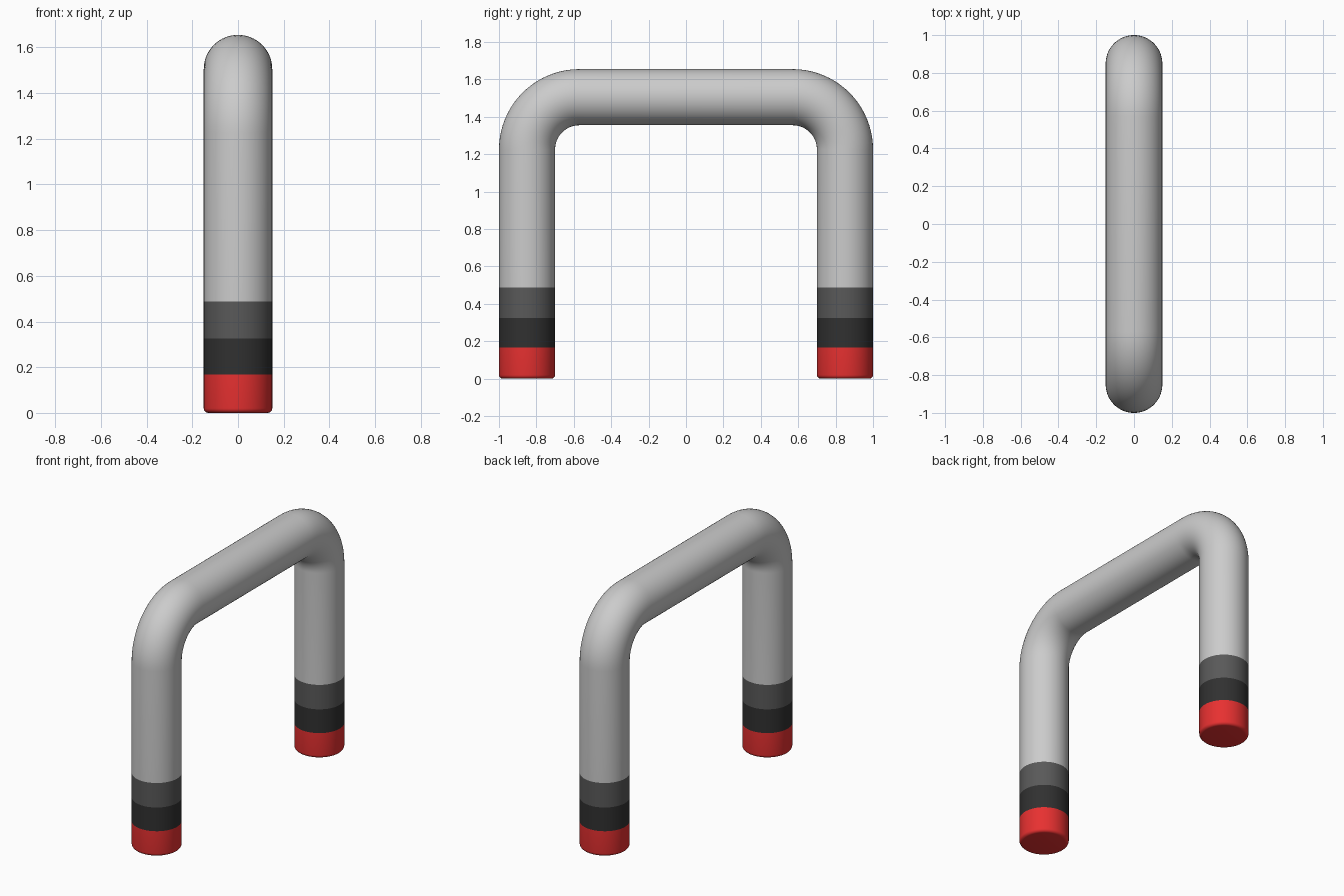
import bpy, bmesh
from math import sin, cos, pi, radians

if "Cube" in bpy.data.objects:
    bpy.data.objects.remove(bpy.data.objects["Cube"])

SIDES = 64
TUBE_R = 0.15      # tube radius
LEG_Y = 0.85       # leg centre line
BEND_R = 0.28      # bend radius of the centre line
BEND_Y, BEND_Z = LEG_Y - BEND_R, 1.225


def material(name, rgb):
    mat = bpy.data.materials.new(name)
    mat.diffuse_color = (*rgb, 1.0)
    mat.use_nodes = True
    mat.node_tree.nodes["Principled BSDF"].inputs["Base Color"].default_value = mat.diffuse_color
    return mat


def sweep(name, stations, mat=None, cap_start=False):
    """Skin circular rings; a station is (y, z, angle of ring axis in the yz plane, radius)."""
    bm = bmesh.new()
    rings = []
    for y, z, tilt, r in stations:
        ring = []
        for i in range(SIDES):
            a = 2 * pi * i / SIDES
            n = r * cos(a)
            ring.append(bm.verts.new((r * sin(a), y + n * cos(tilt), z + n * sin(tilt))))
        rings.append(ring)
    for lo, hi in zip(rings, rings[1:]):
        for i in range(SIDES):
            j = (i + 1) % SIDES
            bm.faces.new((lo[i], lo[j], hi[j], hi[i]))
    if cap_start:
        bm.faces.new(rings[0])
    bmesh.ops.recalc_face_normals(bm, faces=bm.faces[:])
    mesh = bpy.data.meshes.new(name)
    bm.to_mesh(mesh)
    bm.free()
    if mat:
        mesh.materials.append(mat)
    obj = bpy.data.objects.new(name, mesh)
    bpy.context.collection.objects.link(obj)
    bpy.ops.object.select_all(action='DESELECT')
    obj.select_set(True)
    bpy.context.view_layer.objects.active = obj
    bpy.ops.object.shade_smooth_by_angle(angle=radians(40))
    return obj


def mirror_y(obj):
    mod = obj.modifiers.new("mirror", 'MIRROR')
    mod.use_axis = (False, True, False)
    mod.use_mirror_merge = False


def bend(side, start, end, steps=20):
    angles = [start + (end - start) * i / steps for i in range(steps + 1)]
    return [(side * BEND_Y + BEND_R * cos(t), BEND_Z + BEND_R * sin(t), t, TUBE_R) for t in angles]


# Heights where the coloured bands meet
RED_TOP, BLACK_TOP, GREY_TOP = 0.168, 0.325, 0.487

# Bent tube: left leg, bend, bar, bend, right leg
sweep("bent_tube",
      [(-LEG_Y, GREY_TOP, pi, TUBE_R)]
      + bend(-1, pi, pi / 2) + bend(1, pi / 2, 0)
      + [(LEG_Y, GREY_TOP, 0, TUBE_R)])

# Dark bands around the legs
for name, low, high, rgb in (("grey_band", BLACK_TOP, GREY_TOP, (0.1, 0.1, 0.1)),
                             ("black_band", RED_TOP, BLACK_TOP, (0.03, 0.03, 0.03))):
    mirror_y(sweep(name, [(LEG_Y, low, 0, TUBE_R), (LEG_Y, high, 0, TUBE_R)],
                   material(name, rgb)))

# Red tips with a small rounded lower edge
EDGE = 0.02
tip = [(LEG_Y, EDGE * (1 - cos(t)), 0, TUBE_R - EDGE * (1 - sin(t)))
       for t in (pi / 2 * i / 5 for i in range(6))]
mirror_y(sweep("red_tip", tip + [(LEG_Y, RED_TOP, 0, TUBE_R)],
               material("red", (0.8, 0.03, 0.03)), cap_start=True))
